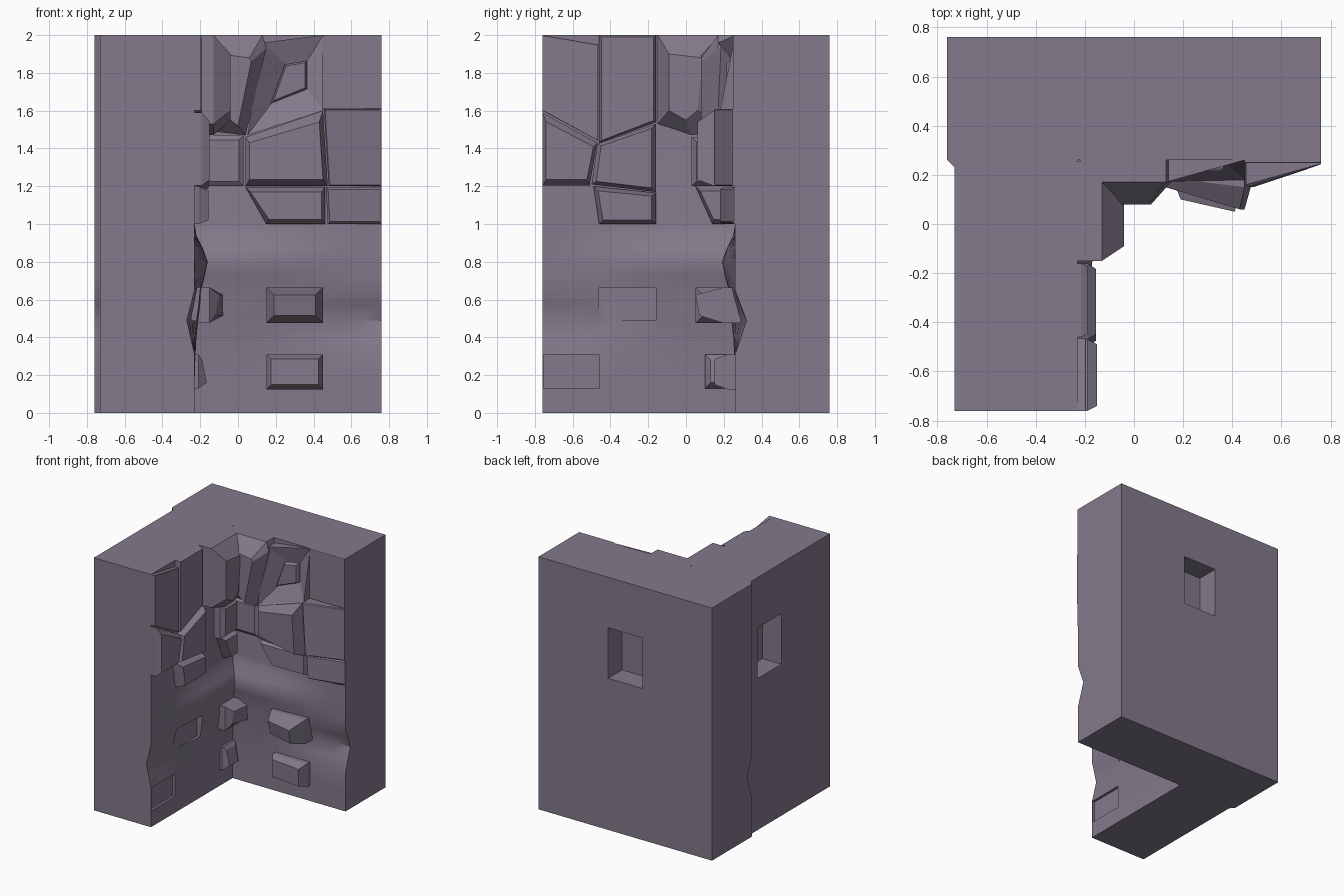
import bpy, bmesh

if "Cube" in bpy.data.objects:
    bpy.data.objects.remove(bpy.data.objects["Cube"])

IX, IY = -0.23, 0.26          # planes of the left wall face and the back wall face

# Dark violet-grey rock
rock = bpy.data.materials.new("rock")
rock.diffuse_color = (.228, .192, .259, 1)
rock.use_nodes = True
rock.node_tree.nodes["Principled BSDF"].inputs["Base Color"].default_value = rock.diffuse_color


def mesh_object(name, bm):
    bmesh.ops.recalc_face_normals(bm, faces=bm.faces[:])
    me = bpy.data.meshes.new(name)
    bm.to_mesh(me)
    bm.free()
    me.materials.append(rock)
    ob = bpy.data.objects.new(name, me)
    bpy.context.collection.objects.link(ob)
    return ob


def on_wall(wall, u, z, d):
    """Wall coordinate u, height z, projection d -> world position."""
    return (u, IY - d, z) if wall == 'back' else (IX + d, u, z)


def stone(name, wall, outer, d0, d1, bevel=0.025, inner=None, base=-.08):
    """Faceted stone: outline at depth d0, smaller front face at depth d1."""
    n = len(outer)
    cu = sum(p[0] for p in outer) / n
    cz = sum(p[1] for p in outer) / n
    if inner is None:
        hw = max(abs(p[0] - cu) for p in outer)
        hh = max(abs(p[1] - cz) for p in outer)
        inner = [(cu + (u - cu) * (1 - bevel / hw), cz + (z - cz) * (1 - bevel / hh)) for u, z in outer]
    if not isinstance(d0, (list, tuple)):
        d0 = [d0] * n
    if not isinstance(d1, (list, tuple)):
        d1 = [d1] * n
    bm = bmesh.new()
    rings = []
    for pts, ds in ((outer, [base] * n), (outer, d0), (inner, d1)):
        rings.append([bm.verts.new(on_wall(wall, u, z, d)) for (u, z), d in zip(pts, ds)])
    for a, b in zip(rings, rings[1:]):
        for i in range(n):
            j = (i + 1) % n
            bm.faces.new((a[i], a[j], b[j], b[i]))
    bm.faces.new(rings[0])
    bm.faces.new(rings[-1])
    return mesh_object(name, bm)


def rect(u0, u1, z0, z1):
    return [(u0, z1), (u1, z1), (u1, z0), (u0, z0)]


# L-shaped wall body: rings whose inner faces carry the worn plaster profile
# (height, offset at wall ends, offset near the inner corner)
PROFILE = [(0, 0, 0), (.16, 0, 0), (.31, 0, .005), (.40, -.03, .01), (.49, -.06, .02), (.57, -.03, .03),
           (.65, 0, .035), (.73, 0, .055), (.80, 0, .07), (.87, 0, .045), (.94, 0, .01), (1.0, 0, 0), (2.0, 0, 0)]
STEPS = 8
bm = bmesh.new()
rings = []
for z, end, mid in PROFILE:
    def off(t, end):          # t: 0 at the open end, 1 at the inner corner
        s = min(1, t * 1.3)
        s = s * s * (3 - 2 * s)
        return end * (1 - s) + mid * s
    pts = [(-.73, -.76)]
    for i in range(STEPS):
        t = i / STEPS
        pts.append((IX + off(t, end * .67), -.76 + t * (IY + .76)))
    pts.append((IX + mid, IY - mid))
    for i in range(STEPS - 1, -1, -1):
        t = i / STEPS
        pts.append((.76 - t * (.76 - IX), IY - off(t, end)))
    pts += [(.76, .76), (-.76, .76), (-.76, IY - end), (-.73, IY - .03 - end)]
    rings.append([bm.verts.new((x, y, z)) for x, y in pts])
for a, b in zip(rings, rings[1:]):
    for i in range(len(a)):
        j = (i + 1) % len(a)
        bm.faces.new((a[i], a[j], b[j], b[i]))
bm.faces.new(rings[0])
bm.faces.new(rings[-1])
body = mesh_object("corner_wall", bm)


def cube(name, loc, size):
    bpy.ops.mesh.primitive_cube_add(size=1, location=loc)
    ob = bpy.context.object
    ob.name = name
    ob.scale = size
    ob.data.materials.append(rock)
    return ob


# Connector sockets in the outer faces and shallow brick recesses in the left wall
cutters = [
    cube("back_socket_cutter", (0, .76, 1.4), (.30, .35, .40)),
    cube("left_socket_cutter", (-.74, 0, 1.4), (.35, .30, .40)),
    stone("left_upper_recess_cutter", 'left', rect(-.46, -.16, .49, .665), .12, .12, .01, base=-.015),
    stone("left_lower_recess_cutter", 'left', rect(-.755, -.46, .13, .31), .12, .12, .01, base=-.02),
]
bpy.context.view_layer.update()
for cutter in cutters:
    mod = body.modifiers.new("cut", 'BOOLEAN')
    mod.object = cutter
    mod.solver = 'EXACT'
    bpy.ops.object.select_all(action='DESELECT')
    bpy.context.view_layer.objects.active = body
    body.select_set(True)
    bpy.ops.object.modifier_apply(modifier=mod.name)
    bpy.data.objects.remove(cutter)
bpy.ops.object.shade_smooth_by_angle(angle=0.6)

# Upper stones on the back wall
stone("back_keystone", 'back', [(-.22, 2), (.13, 2), (.15, 1.93), (.04, 1.47), (-.22, 1.5)], .09, .18,
      inner=[(-.1, 1.9), (.06, 1.88), (.07, 1.86), (0, 1.52), (-.08, 1.58)])
stone("back_recess_stone", 'back', [(.13, 1.96), (.45, 2), (.45, 1.60), (.05, 1.47)], [.09, 0, .08, .09], .008,
      inner=[(.25, 1.85), (.37, 1.87), (.37, 1.71), (.17, 1.63)])
stone("back_recess_pane", 'back', [(.25, 1.845), (.365, 1.865), (.365, 1.715), (.175, 1.64)], .03, .045, .014)
stone("back_main_stone", 'back', [(.04, 1.46), (.45, 1.60), (.475, 1.2), (.04, 1.2)], [.06, .11, .11, .06],
      [.09, .2, .2, .09], inner=[(.06, 1.43), (.43, 1.54), (.45, 1.235), (.06, 1.235)])
stone("back_right_stone", 'back', [(.455, 1.61), (.76, 1.61), (.76, 1.2), (.48, 1.2)], [.10, .015, .015, .10],
      [.11, .02, .02, .11], .006)
stone("back_lower_stone", 'back', [(.04, 1.195), (.46, 1.195), (.46, 1.0), (.15, 1.0)], .02, .07)
stone("back_lower_right_stone", 'back', [(.465, 1.195), (.76, 1.195), (.76, 1.0), (.475, 1.0)],
      [.06, .005, .005, .06], [.08, .015, .015, .08], .012)
stone("back_top_right_stone", 'back', rect(.45, .76, 1.61, 2.0), .01, .012, .003)
stone("back_corner_stone", 'back', [(-.25, 1.47), (.03, 1.47), (.03, 1.2), (-.25, 1.2)], .04, .06)

# Upper stones on the left wall
stone("left_keystone", 'left', [(-.15, 2), (.255, 2), (.255, 1.5), (.03, 1.47), (-.15, 1.53)], .1, .19,
      inner=[(-.09, 1.9), (.09, 1.88), (.06, 1.6), (0, 1.55), (-.09, 1.6)])
stone("left_top_middle_stone", 'left', [(-.46, 2), (-.16, 2), (-.16, 1.54), (-.46, 1.43)], .015, .04, .012)
stone("left_top_end_stone", 'left', [(-.76, 2), (-.465, 1.95), (-.465, 1.44), (-.76, 1.60)], .033, .035, .003)
stone("left_main_stone", 'left', [(-.16, 1.53), (-.47, 1.425), (-.50, 1.21), (-.16, 1.17)], .04, .075)
stone("left_end_stone", 'left', [(-.76, 1.59), (-.47, 1.43), (-.51, 1.205), (-.76, 1.205)], .04, .08,
      inner=[(-.74, 1.54), (-.49, 1.41), (-.525, 1.235), (-.74, 1.235)])
stone("left_lower_stone", 'left', [(-.49, 1.2), (-.16, 1.165), (-.16, 1.0), (-.46, 1.0)], .02, .075)
stone("left_corner_stone", 'left', rect(.03, .24, 1.2, 1.46), .05, .08)
stone("left_corner_lower_stone", 'left', [(.05, 1.2), (.24, 1.2), (.24, 1.0), (.14, 1.0)], .02, .07)

# Loose bricks showing through the plaster of the lower walls
stone("back_brick_upper", 'back', rect(.15, .45, .475, .665), .06, [.16, .21, .19, .13], .04)
stone("back_brick_lower", 'back', rect(.15, .45, .125, .31), .04, [.08, .11, .11, .08], .025)
stone("corner_brick_upper", 'left', rect(.05, .28, .475, .665), .08, [.13, .15, .15, .11], .04)
stone("corner_brick_lower", 'left', rect(.1, .27, .13, .31), .02, [.04, .04, .065, .065], .03)
